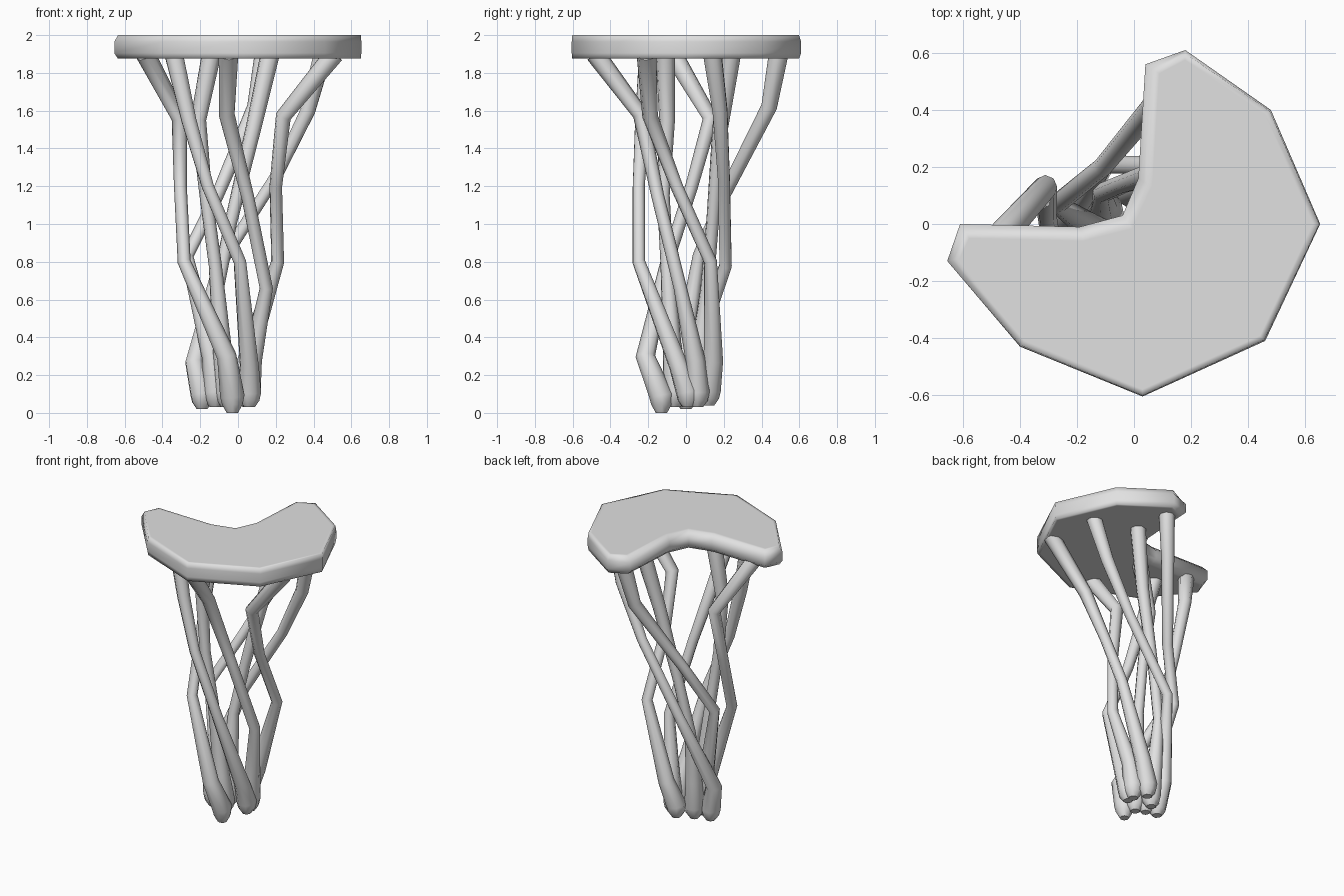
import bpy, bmesh, math

if "Cube" in bpy.data.objects:
    bpy.data.objects.remove(bpy.data.objects["Cube"])

grey = bpy.data.materials.new("pale_grey")
grey.diffuse_color = (0.75, 0.75, 0.75, 1)
grey.use_nodes = True
grey.node_tree.nodes["Principled BSDF"].inputs["Base Color"].default_value = grey.diffuse_color


def smooth(ob, angle):
    bpy.ops.object.select_all(action='DESELECT')
    ob.select_set(True)
    bpy.context.view_layer.objects.active = ob
    bpy.ops.object.shade_smooth_by_angle(angle=math.radians(angle))


# Seat: crescent slab, rounded over along the inner curve and the two tips
# (x, y, inward x, inward y) - inward shift applies to the top and bottom rims
outline = [(-0.61, 0.0, .02, -.03), (-0.655, -0.13, .02, .005), (-0.40, -0.43, .004, .004),
           (0.03, -0.605, 0, .003), (0.46, -0.41, -.003, .003), (0.653, 0.0, -.003, 0),
           (0.48, 0.40, -.004, -.004), (0.18, 0.61, 0, -.012), (0.04, 0.56, .03, -.02),
           (0.015, 0.16, .03, -.02), (-0.04, 0.03, .02, -.03), (-0.19, -0.01, .01, -.03)]
bm = bmesh.new()
rings = []
for z, k in ((1.875, 1), (1.905, 0), (1.965, 0), (2.0, 1)):
    rings.append([bm.verts.new((x + dx * k, y + dy * k, z)) for x, y, dx, dy in outline])
n = len(outline)
for a, b in zip(rings, rings[1:]):
    for i in range(n):
        j = (i + 1) % n
        bm.faces.new((a[i], a[j], b[j], b[i]))
caps = [bm.faces.new(rings[-1]), bm.faces.new(rings[0][::-1])]
bmesh.ops.recalc_face_normals(bm, faces=bm.faces)
# flat border keeps the shading of the large faces even
bmesh.ops.inset_individual(bm, faces=caps, thickness=.02, use_even_offset=True)
me = bpy.data.meshes.new("seat")
bm.to_mesh(me)
bm.free()
seat = bpy.data.objects.new("seat", me)
bpy.context.collection.objects.link(seat)
me.materials.append(grey)
smooth(seat, 100)

# Stems: twisting tubes from the seat down to a bundle of rounded feet
stems = [
    # outer four
    [(.51, -.21, 1.9), (.24, -.19, 1.57), (.20, -.05, 1.2), (.21, .13, .8), (.05, .145, .28), (-.01, .12, .12)],
    [(.45, .14, 1.9), (.37, .18, 1.6), (.20, .20, 1.25), (-.10, .21, .78), (-.23, .02, .27), (-.19, 0, .1)],
    [(-.49, -.07, 1.9), (-.31, .13, 1.56), (-.305, .03, 1.2), (-.285, -.10, .8), (-.06, -.215, .3), (-.03, -.13, .09)],
    [(-.34, -.20, 1.9), (-.26, -.23, 1.55), (-.16, -.25, 1.2), (.01, -.25, .8), (.06, -.04, .25), (.06, .01, .11)],
    # inner four
    [(.17, .24, 1.9), (.08, .18, 1.5), (-.04, .14, 1.0), (-.11, .11, .65), (-.11, .07, .3), (-.1, .05, .11)],
    [(.14, .49, 1.9), (.09, .44, 1.62), (-.11, .20, 1.15), (-.27, .07, .83), (-.14, -.02, .3), (-.12, -.03, .11)],
    [(-.05, -.48, 1.9), (-.06, -.24, 1.58), (.05, -.15, 1.15), (.15, -.03, .66), (.075, .05, .28), (.055, .06, .11)],
    [(-.14, -.11, 1.9), (-.21, -.10, 1.55), (-.17, -.12, 1.15), (-.12, -.10, .78), (-.08, -.07, .3), (-.06, -.06, .11)],
]
radii = [.052, .042, .034, .035, .052, .065]
for i, pts in enumerate(stems):
    cu = bpy.data.curves.new("stem", 'CURVE')
    cu.dimensions = '3D'
    cu.bevel_depth = 1.0
    cu.bevel_resolution = 2
    cu.use_fill_caps = True
    x, y, z = pts[-1]
    path = list(zip(pts, radii)) + [((x, y, z - .045), .055), ((x, y, z - .08), .03)]
    if i == 2:  # lowest foot touches the floor
        path[-1] = ((x, y, 0), .03)
    sp = cu.splines.new('POLY')
    sp.points.add(len(path) - 1)
    for p, (co, r) in zip(sp.points, path):
        p.co = (*co, 1)
        p.radius = r
    stem = bpy.data.objects.new(f"stem_{i + 1}", cu)
    bpy.context.collection.objects.link(stem)
    cu.materials.append(grey)
    bpy.ops.object.select_all(action='DESELECT')
    stem.select_set(True)
    bpy.context.view_layer.objects.active = stem
    bpy.ops.object.convert(target='MESH')
    smooth(bpy.context.object, 80)
